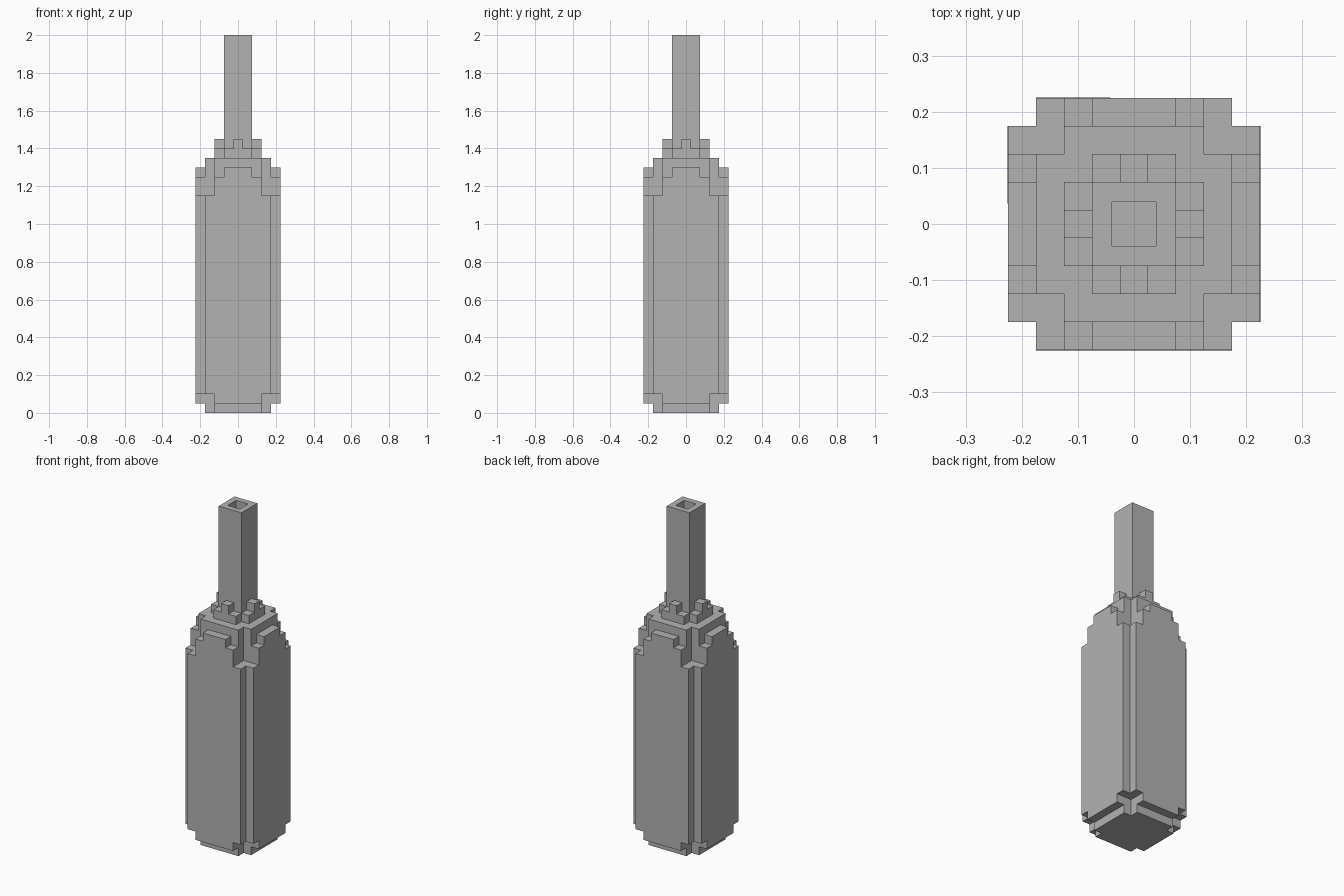
import bpy
import bmesh
from math import pi
from mathutils import Matrix, Vector

cube = bpy.data.objects.get("Cube")
if cube:
    bpy.data.objects.remove(cube, do_unlink=True)

U = 0.05  # size of one block step

grey = bpy.data.materials.new("plain_grey")
grey.use_nodes = True
colour = (0.45, 0.45, 0.45, 1)
grey.diffuse_color = colour
grey.node_tree.nodes["Principled BSDF"].inputs["Base Color"].default_value = colour


def finish(name, bm):
    bmesh.ops.recalc_face_normals(bm, faces=bm.faces)
    mesh = bpy.data.meshes.new(name)
    bm.to_mesh(mesh)
    bm.free()
    mesh.materials.append(grey)
    ob = bpy.data.objects.new(name, mesh)
    bpy.context.collection.objects.link(ob)
    return ob


def prism(name, half, offset, matrix=Matrix()):
    """Mirror a half outline, extrude it along z by offset, then place it."""
    outline = half + [(-x, y) for x, y in reversed(half)]
    bm = bmesh.new()
    base = bm.faces.new([bm.verts.new((x, y, 0)) for x, y in outline])
    moved = bmesh.ops.extrude_face_region(bm, geom=[base], use_keep_orig=True)["geom"]
    bmesh.ops.translate(bm, vec=(0, 0, offset),
                        verts=[g for g in moved if isinstance(g, bmesh.types.BMVert)])
    bm.transform(matrix)
    return finish(name, bm)


def box(name, low, high):
    low, high = Vector(low), Vector(high)
    bm = bmesh.new()
    bmesh.ops.create_cube(bm, size=1)
    bm.transform(Matrix.Translation((low + high) / 2) @ Matrix.Diagonal((*(high - low), 1)))
    return finish(name, bm)


def cross(a):
    """Half outline of a square of half-width a with one block cut from each corner."""
    b = a - U
    return [(b, -a), (b, -b), (a, -b), (a, b), (b, b), (b, a)]


# Body core and the lower shoulder collar
prism("body_core", cross(0.175), 1.35)
prism("shoulder_collar", cross(0.125), U, Matrix.Translation((0, 0, 1.35)))

# Stepped panels and collar studs on the four sides
panel = [(0.125, 0.05), (0.125, 0.1), (0.175, 0.1), (0.175, 1.15),
         (0.125, 1.15), (0.125, 1.25), (0.075, 1.25), (0.075, 1.3)]
upright = Matrix.Translation((0, -0.175, 0)) @ Matrix.Rotation(pi / 2, 4, "X")
for i, side in enumerate(("front", "left", "back", "right")):
    turn = Matrix.Rotation(i * pi / 2, 4, "Z")
    prism(side + "_panel", panel, U, turn @ upright)
    stud = box(side + "_collar_stud", (-U / 2, -0.125, 1.4), (U / 2, -0.075, 1.45))
    stud.data.transform(turn)

# Recessed corner posts
for x, side in ((0.15, "left"), (-0.15, "right")):
    for y, end in ((-0.15, "front"), (0.15, "back")):
        box(f"{end}_{side}_corner_post",
            (x - U / 2, y - U / 2, 0.1), (x + U / 2, y + U / 2, 1.15))

# Square neck with a bored opening
bm = bmesh.new()
bmesh.ops.create_cube(bm, size=1)
bm.transform(Matrix.Translation((0, 0, 1.675)) @ Matrix.Diagonal((0.15, 0.15, 0.65, 1)))
top = max(bm.faces, key=lambda f: f.calc_center_median().z)
bmesh.ops.inset_region(bm, faces=[top], thickness=U)
bore = bmesh.ops.extrude_discrete_faces(bm, faces=[top])["faces"][0]
bmesh.ops.translate(bm, vec=(0, 0, -0.6), verts=bore.verts)
finish("neck", bm)
